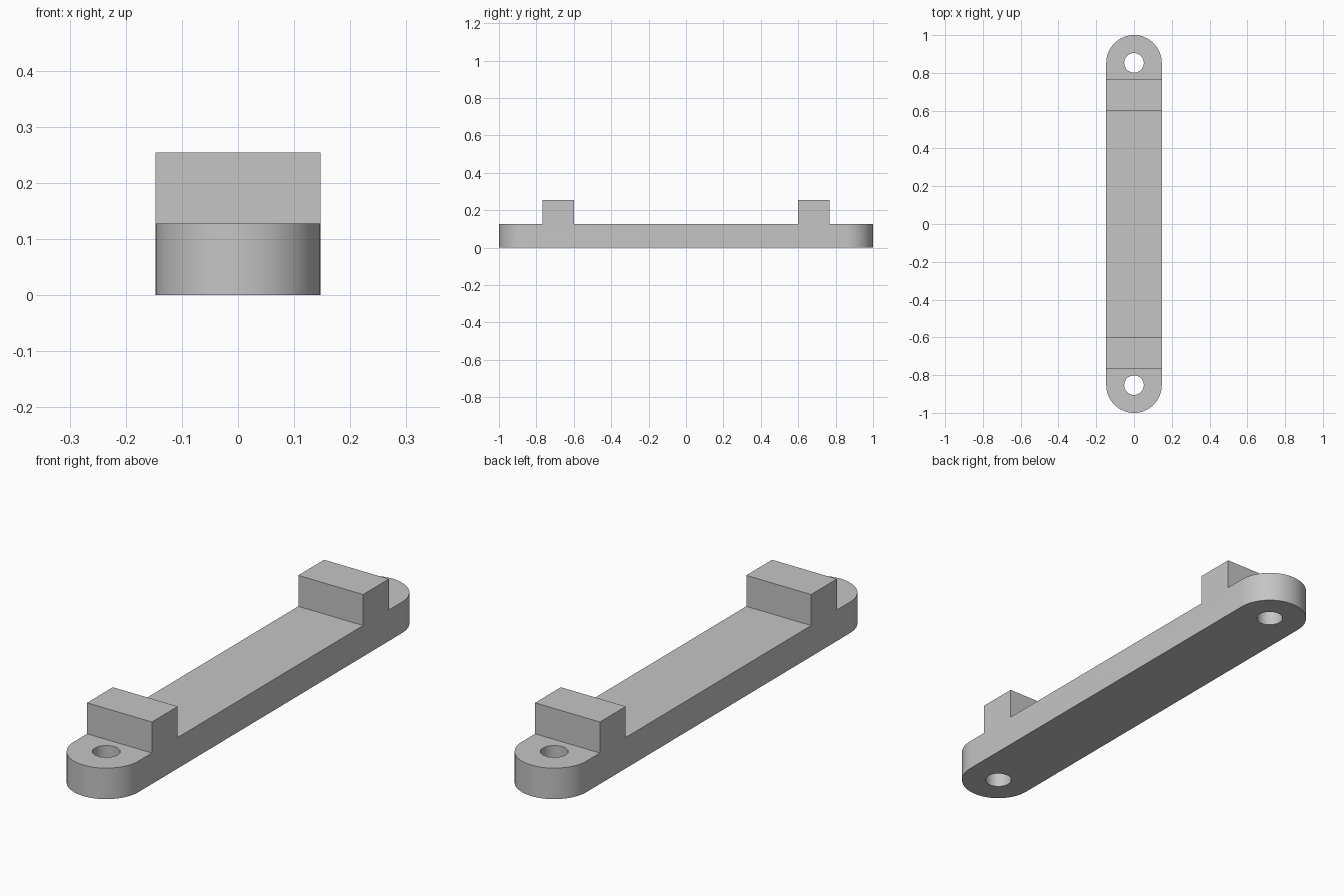
import bpy
import bmesh
from math import cos, sin, pi, radians
from mathutils import Vector

cube = bpy.data.objects.get("Cube")
if cube:
    bpy.data.objects.remove(cube, do_unlink=True)

HALF_W = 0.147
END_Y = 1 - HALF_W
BASE_H, BLOCK_H = 0.127, 0.254
BLOCK_IN, BLOCK_OUT = 0.6, 0.767
HOLE_R = 0.052
SEGMENTS = 32

grey = bpy.data.materials.new("plain grey")
grey.use_nodes = True
colour = (0.56, 0.56, 0.56, 1)
grey.diffuse_color = colour
grey.node_tree.nodes["Principled BSDF"].inputs["Base Color"].default_value = colour


def prism(name, outline, direction):
    """Extrude a closed outline along a direction into a solid."""
    bm = bmesh.new()
    face = bm.faces.new([bm.verts.new(p) for p in outline])
    extruded = bmesh.ops.extrude_face_region(bm, geom=[face])["geom"]
    verts = [v for v in extruded if isinstance(v, bmesh.types.BMVert)]
    bmesh.ops.translate(bm, verts=verts, vec=Vector(direction))
    bmesh.ops.recalc_face_normals(bm, faces=bm.faces)
    mesh = bpy.data.meshes.new(name)
    bm.to_mesh(mesh)
    bm.free()
    mesh.materials.append(grey)
    obj = bpy.data.objects.new(name, mesh)
    bpy.context.collection.objects.link(obj)
    return obj


def arc(cy, radius, start, end, count):
    """Points of an arc in plan, below the underside."""
    angles = [start + (end - start) * i / count for i in range(count + 1)]
    return [(radius * cos(a), cy + radius * sin(a), -0.1) for a in angles]


def boolean(target, cutter, operation):
    cutter.hide_render = True
    bpy.context.view_layer.objects.active = target
    mod = target.modifiers.new(operation.lower(), "BOOLEAN")
    mod.operation, mod.solver, mod.object = operation, "EXACT", cutter
    bpy.ops.object.modifier_apply(modifier=mod.name)
    bpy.data.objects.remove(cutter, do_unlink=True)


# Bar and two raised blocks, as one side profile swept across the width
half = [(1.1, 0), (1.1, BASE_H), (BLOCK_OUT, BASE_H), (BLOCK_OUT, BLOCK_H),
        (BLOCK_IN, BLOCK_H), (BLOCK_IN, BASE_H)]
profile = half + [(-y, z) for y, z in reversed(half)]
bar = prism("mounting_bar", [(-0.3, y, z) for y, z in profile], (0.6, 0, 0))

# Rounded ends
plan = arc(END_Y, HALF_W, 0, pi, SEGMENTS) + arc(-END_Y, HALF_W, pi, 2 * pi, SEGMENTS)
boolean(bar, prism("rounded_outline", plan, (0, 0, 0.6)), "INTERSECT")

# Screw holes
for side in (-1, 1):
    circle = arc(side * END_Y, HOLE_R, 0, 2 * pi, SEGMENTS)[:-1]
    boolean(bar, prism("screw_hole_cutter", circle, (0, 0, 0.6)), "DIFFERENCE")

# Smooth round walls, crisp edges
bpy.ops.object.select_all(action="DESELECT")
bar.select_set(True)
bpy.context.view_layer.objects.active = bar
bpy.ops.object.shade_smooth_by_angle(angle=radians(30))
